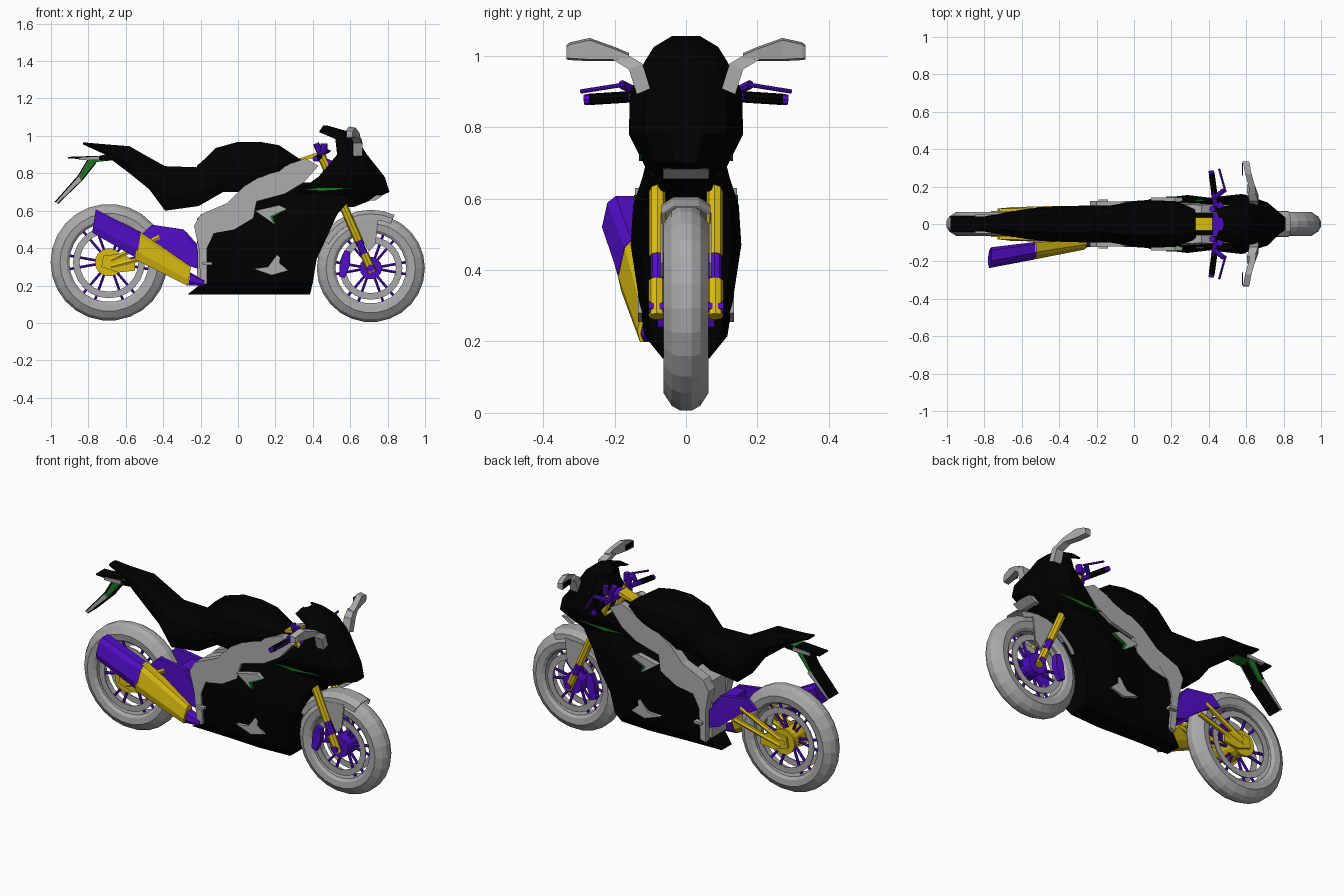
import bpy, bmesh, math
from mathutils import Vector

if "Cube" in bpy.data.objects:
    bpy.data.objects.remove(bpy.data.objects["Cube"])

def material(name, r, g, b):
    m = bpy.data.materials.new(name)
    m.diffuse_color = (r, g, b, 1)
    m.use_nodes = True
    m.node_tree.nodes["Principled BSDF"].inputs["Base Color"].default_value = m.diffuse_color
    return m

GREY = material("grey", .40, .40, .40)
BLACK = material("black", 0, 0, 0)
PURPLE = material("purple", .085, .004, .58)
YELLOW = material("yellow", .70, .50, .006)
GREEN = material("green", .01, .19, .015)

def make(name, verts, faces, mat, thick=0):
    me = bpy.data.meshes.new(name)
    me.from_pydata([tuple(v) for v in verts], [], faces)
    bm = bmesh.new()
    bm.from_mesh(me)
    bmesh.ops.recalc_face_normals(bm, faces=bm.faces)
    bm.to_mesh(me)
    bm.free()
    me.materials.append(mat)
    ob = bpy.data.objects.new(name, me)
    bpy.context.collection.objects.link(ob)
    if thick:
        mod = ob.modifiers.new("shell", 'SOLIDIFY')
        mod.thickness = thick
    return ob

def loft(name, rings, mat, closed=True, caps=True, loop=False, thick=0):
    n, k = len(rings[0]), len(rings)
    verts = [p for r in rings for p in r]
    faces = []
    for i in range(k if loop else k - 1):
        a, b = i * n, (i + 1) % k * n
        for j in range(n if closed else n - 1):
            j2 = (j + 1) % n
            faces.append((a + j, a + j2, b + j2, b + j))
    if caps and not loop:
        faces += [tuple(range(n)), tuple(range((k - 1) * n, k * n))]
    return make(name, verts, faces, mat, thick)

def prism(name, profile, y0, y1, mat):
    """Side profile (x, z) extruded across y."""
    return loft(name, [[(x, y, z) for x, z in profile] for y in (y0, y1)], mat)

def pair(name, profile, y0, y1, mat):
    for s, side in ((1, "left"), (-1, "right")):
        prism(f"{name}_{side}", profile, s * y0, s * y1, mat)

def tube(name, p0, p1, r0, mat, r1=None, n=8):
    p0, p1 = Vector(p0), Vector(p1)
    q = (p1 - p0).to_track_quat('Z', 'Y')
    ring = lambda p, r: [p + q @ Vector((r * math.cos(t * math.tau / n), r * math.sin(t * math.tau / n), 0)) for t in range(n)]
    return loft(name, [ring(p0, r0), ring(p1, r0 if r1 is None else r1)], mat)

def lathe(name, c, profile, mat, n=24):
    """Closed (radius, y) profile spun around a wheel axle."""
    rings = []
    for i in range(n):
        a = i * math.tau / n
        rings.append([(c[0] + r * math.cos(a), y, c[1] + r * math.sin(a)) for r, y in profile])
    return loft(name, rings, mat, loop=True)

def body(name, stations, mat):
    """Mirrored cross sections along x: (x, bottom, top, half width)."""
    shape = [(.75, 0), (1, .35), (.92, .7), (.5, 1)]
    shape += [(-y, z) for y, z in reversed(shape)]
    return loft(name, [[(x, y * w, b + z * (t - b)) for y, z in shape] for x, b, t, w in stations], mat)

# wheels: tyre, rim, disc rings, hub and paired spokes
def wheel(name, c, R, hub_mat, axle):
    half = [(R, .016), (R - .014, .04), (R - .05, .063), (R - .085, .058), (R - .1, .045)]
    lathe(name + "_tyre", c, half + [(r, -y) for r, y in reversed(half)], GREY, 26)
    for y in (-.052, .046):
        lathe(name + "_disc", c, [(R - .155, y), (R - .12, y), (R - .12, y + .006), (R - .155, y + .006)], GREY)
    tube(name + "_hub", (c[0], -.06, c[1]), (c[0], .06, c[1]), .06, hub_mat, n=14)
    tube(name + "_axle", (c[0], -axle, c[1]), (c[0], axle, c[1]), .02, hub_mat)
    for i in range(6):
        for d in (-.13, .13):
            a = i * math.tau / 6 + d
            b = i * math.tau / 6 + d * 1.3
            p = [(c[0] + r * math.cos(t), 0, c[1] + r * math.sin(t)) for r, t in ((.045, a), (R - .095, b))]
            tube(name + "_spoke", p[0], p[1], .008, PURPLE, n=6)

F, B = (.71, .293), (-.69, .324)
wheel("front_wheel", F, .289, PURPLE, .105)
wheel("rear_wheel", B, .312, YELLOW, .085)

# front fender
arc = []
for i in range(8):
    a = math.radians(66 + 12 * i)
    arc.append([(F[0] + r * math.cos(a), y, F[1] + r * math.sin(a)) for r, y in
                ((.26, -.07), (.29, -.068), (.312, -.035), (.312, .035), (.29, .068), (.26, .07))])
loft("front_fender", arc, GREY, closed=False, caps=False, thick=.005)
pair("fender_bracket", [(.61, .55), (.75, .56), (.735, .42), (.70, .38)], .064, .072, GREY)

# forks, brake calipers, handlebars, mirrors
def fork(z, y):
    return (.71 - .4375 * (z - .29), y, z)

for s, side in ((1, "left"), (-1, "right")):
    tube("fork_upper_" + side, fork(.44, s * .08), fork(.9, s * .08), .023, YELLOW)
    tube("fork_middle_" + side, fork(.36, s * .08), fork(.45, s * .08), .02, PURPLE)
    tube("fork_lower_" + side, fork(.27, s * .082), fork(.37, s * .082), .023, YELLOW)
    tube("fork_cap_" + side, fork(.9, s * .08), fork(.96, s * .08), .017, PURPLE)
    prism("caliper_" + side, [(.54, .25), (.57, .24), (.60, .31), (.60, .38), (.57, .39), (.55, .34)], s * .045, s * .08, PURPLE)
    tube("clip_on_" + side, (.44, s * .07, .89), (.425, s * .17, .885), .014, PURPLE)
    tube("grip_" + side, (.43, s * .16, .885), (.415, s * .27, .878), .016, BLACK)
    tube("bar_end_" + side, (.415, s * .27, .878), (.413, s * .285, .877), .015, PURPLE)
    tube("lever_mount_" + side, (.43, s * .14, .9), (.48, s * .18, .92), .013, PURPLE)
    tube("lever_" + side, (.49, s * .17, .92), (.455, s * .295, .9), .006, PURPLE)
    tube("reservoir_" + side, (.46, s * .1, .91), (.46, s * .1, .96), .018, PURPLE)
    # mirror stem and head
    stem = [(.64, .118, .90, .026), (.64, .14, .97, .024), (.625, .19, 1.0, .02)]
    loft("mirror_stem_" + side, [[(x + dx, s * (y + dy), z + dz) for dx, dy, dz in
                                  ((-w, -.018, .008), (w, -.018, .008), (w, .02, -.008), (-w, .02, -.008))]
                                 for x, y, z, w in stem], GREY)
    head = [(.635, .16, .987, 1.008), (.63, .20, .985, 1.025), (.61, .27, .985, 1.05), (.60, .325, .988, 1.038), (.595, .335, .99, 1.03)]
    loft("mirror_head_" + side, [[(x - .016, s * y, a), (x + .018, s * y, a + .005), (x + .018, s * y, b - .006), (x - .016, s * y, b)]
                                 for x, y, a, b in head], GREY)
    prism("mirror_glass_" + side, [(.578, 1.0), (.582, 1.0), (.582, 1.03), (.578, 1.03)], s * .26, s * .325, BLACK)
prism("triple_clamp", [(.42, .865), (.5, .845), (.5, .87), (.42, .895)], -.095, .095, PURPLE)
prism("steering_damper", [(.33, .865), (.42, .885), (.42, .91), (.33, .88)], -.035, .035, YELLOW)
prism("lower_clamp", [(.46, .72), (.56, .69), (.56, .72), (.46, .75)], -.1, .1, YELLOW)

# nose fairing with windscreen: (z, rear x, front x, half width)
rings = []
for z, r, f, w in [(1.055, .455, .48, .04), (1.025, .435, .585, .09), (.985, .52, .635, .115), (.90, .53, .69, .157),
                   (.78, .43, .785, .16), (.70, .32, .81, .12), (.66, .33, .72, .1), (.62, .40, .62, .1)]:
    half = [(r, .9 * w), (r + .4 * (f - r), w), (r + .8 * (f - r), .72 * w), (f, .28 * w)]
    rings.append([(x, y, z) for x, y in half] + [(x, -y, z) for x, y in reversed(half)])
loft("nose_fairing", rings, BLACK, closed=False, caps=False, thick=.008)
prism("dash", [(.54, .88), (.60, .9), (.62, .86), (.54, .84)], -.08, .08, BLACK)
prism("nose_intake", [(.70, .655), (.735, .655), (.775, .682), (.74, .685)], -.065, .065, GREY)
pair("fairing_stripe", [(.33, .715), (.45, .705), (.63, .722), (.45, .722)], .122, .131, GREEN)

# side fairing, engine and belly pan
rings = []
for z, r, f, w in [(.152, -.27, .385, .065), (.215, -.19, .40, .116), (.34, -.18, .42, .135), (.47, -.17, .48, .155),
                   (.58, -.1, .53, .148), (.66, .02, .60, .122), (.75, .18, .50, .10)]:
    half = [(r, .72 * w), (r + .35 * (f - r), .82 * w), (r + .7 * (f - r), w), (f, .85 * w)]
    rings.append([(x, y, z) for x, y in half] + [(x, -y, z) for x, y in reversed(half)])
loft("side_fairing", rings, BLACK)
pair("engine_cover", [(.08, .29), (.16, .30), (.23, .39), (.22, .32), (.27, .28), (.18, .255)], .09, .134, GREY)
pair("fairing_vent", [(.09, .60), (.22, .63), (.26, .61), (.17, .57), (.19, .53)], .09, .143, GREY)
pair("vent_edge", [(.19, .53), (.17, .57), (.26, .61), (.255, .603), (.185, .567), (.2, .53)], .1, .146, GREEN)

# frame beams, narrowing to top and bottom
beam = [(-.2, .2), (-.21, .4), (-.235, .52), (-.2, .58), (-.06, .64), (.03, .73), (.17, .81), (.36, .88), (.43, .84),
        (.35, .75), (.25, .69), (.1, .65), (.08, .56), (-.02, .5), (-.13, .48), (-.165, .4), (-.165, .21)]
for s, side in ((1, "left"), (-1, "right")):
    loft("frame_" + side, [[(x, s * .06, z) for x, z in beam],
                           [(x, s * (.125 - .07 * abs(z - .55)), z) for x, z in beam]], GREY)
prism("pivot_block", [(-.22, .22), (-.22, .56), (-.1, .6), (-.1, .22)], -.07, .07, GREY)
pair("footpeg", [(-.19, .31), (-.14, .31), (-.14, .325), (-.19, .325)], .1, .13, GREY)

# tank, seat and tail
body("tank", [(-.22, .72, .84, .07), (-.18, .71, .875, .085), (-.12, .70, .935, .1), (0, .70, .968, .122),
              (.12, .74, .968, .126), (.22, .78, .95, .122), (.34, .84, .87, .08)], BLACK)
body("seat_and_tail", [(-.83, .955, .966, .035), (-.72, .905, .956, .055), (-.58, .80, .945, .08), (-.475, .715, .885, .09),
                       (-.39, .60, .838, .095), (-.21, .625, .832, .1), (-.08, .70, .85, .1)], BLACK)
prism("tail_light", [(-.91, .88), (-.7, .868), (-.64, .88), (-.7, .895), (-.91, .888)], -.04, .04, BLACK)
pair("indicator", [(-.85, .87), (-.74, .872), (-.74, .892), (-.85, .885)], .03, .05, GREY)
prism("plate_bracket", [(-.86, .765), (-.835, .765), (-.76, .86), (-.62, .875), (-.68, .905), (-.79, .885)], -.035, .035, GREEN)
# number plate: grey edges, black faces
prism("number_plate", [(-.975, .645), (-.965, .64), (-.835, .765), (-.85, .785)], -.045, .045, GREY)
prism("plate_back", [(-.98, .648), (-.975, .645), (-.85, .785), (-.80, .87), (-.806, .872), (-.856, .788)], -.042, .042, BLACK)
prism("plate_front", [(-.965, .64), (-.961, .637), (-.831, .762), (-.835, .765)], -.042, .042, BLACK)
prism("bracket_cover", [(-.835, .765), (-.831, .762), (-.756, .857), (-.76, .86)], -.025, .025, BLACK)

# swingarm with braces and rear hub
pair("swingarm", [(-.215, .29), (-.215, .39), (-.29, .5), (-.46, .525), (-.52, .47), (-.42, .42), (-.34, .36), (-.28, .31)],
     .066, .09, PURPLE)
prism("swingarm_bridge", [(-.2, .30), (-.2, .4), (-.28, .49), (-.35, .49), (-.34, .37)], -.068, .068, PURPLE)
for s, side in ((1, "left"), (-1, "right")):
    tube("arm_upper_" + side, (-.42, s * .083, .46), (-.68, s * .075, .335), .014, YELLOW, n=6)
    tube("arm_lower_" + side, (-.38, s * .083, .38), (-.68, s * .075, .30), .014, YELLOW, n=6)
    prism("arm_end_" + side, [(-.55, .28), (-.55, .33), (-.62, .37), (-.72, .36), (-.73, .30), (-.64, .27)], s * .066, s * .084, YELLOW)
    tube("rear_sprocket_" + side, (B[0], s * .058, B[1]), (B[0], s * .07, B[1]), .075, YELLOW, n=18)

# exhaust: (x, y, z, half width, half height) boxes, slanted rearward
def exhaust(name, stations, mat):
    rings = []
    for x, y, z, w, h in stations:
        rings.append([(x + dz * .15, y + dy + dz * .22, z + dz) for dy, dz in
                      ((-w, -.4 * h), (-w * .5, -h), (w * .5, -h), (w, -.4 * h), (w, .7 * h), (w * .6, h), (-w * .6, h), (-w, .7 * h))])
    loft(name, rings, mat)

exhaust("exhaust_pipe", [(-.18, -.09, .212, .02, .014), (-.26, -.098, .235, .026, .035)], PURPLE)
exhaust("exhaust_body", [(-.26, -.102, .25, .03, .052), (-.54, -.143, .415, .042, .076)], YELLOW)
exhaust("exhaust_tip", [(-.53, -.145, .415, .039, .07), (-.77, -.182, .545, .048, .062)], PURPLE)
